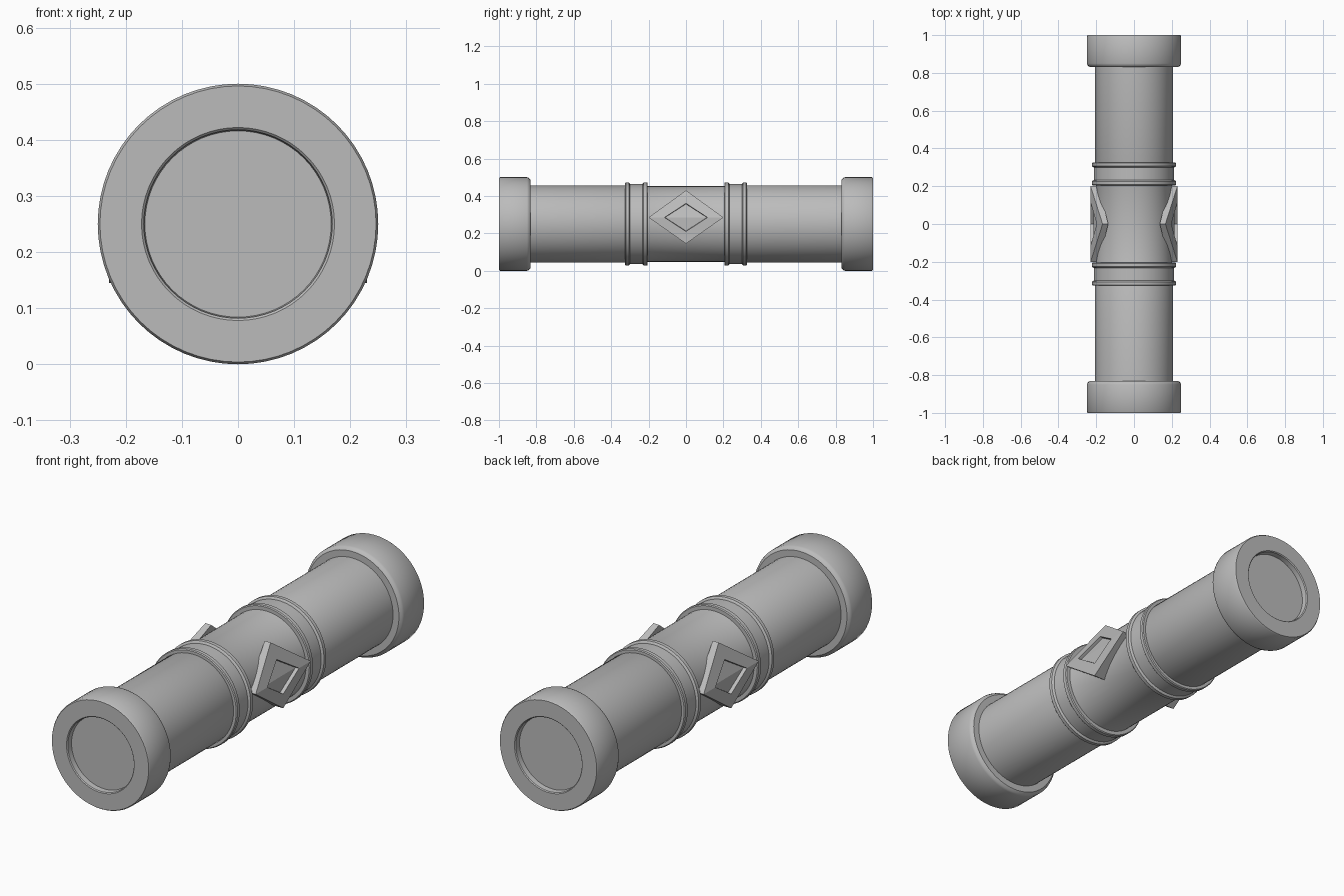
import bpy, bmesh, math
from mathutils import Vector

cube = bpy.data.objects.get("Cube")
if cube:
    bpy.data.objects.remove(cube, do_unlink=True)

AXIS_Z = 0.25
SEGMENTS = 64

stone = bpy.data.materials.new("plain_grey")
stone.use_nodes = True
grey = (0.5, 0.5, 0.5, 1)
stone.diffuse_color = grey
stone.node_tree.nodes["Principled BSDF"].inputs["Base Color"].default_value = grey


def finish(bm, name, angle=35):
    bmesh.ops.recalc_face_normals(bm, faces=bm.faces)
    mesh = bpy.data.meshes.new(name)
    bm.to_mesh(mesh)
    bm.free()
    mesh.materials.append(stone)
    obj = bpy.data.objects.new(name, mesh)
    bpy.context.collection.objects.link(obj)
    bpy.ops.object.select_all(action="DESELECT")
    obj.select_set(True)
    bpy.context.view_layer.objects.active = obj
    bpy.ops.object.shade_smooth_by_angle(angle=math.radians(angle))
    return obj


def lathe(name, profile, side=1, closed=False):
    """Spin (radius, y) points around the long axis."""
    bm = bmesh.new()
    points = profile + profile[:1] if closed else profile
    verts = [bm.verts.new((r, y * side, AXIS_Z)) for r, y in points]
    edges = [bm.edges.new(pair) for pair in zip(verts, verts[1:])]
    bmesh.ops.spin(bm, geom=verts + edges, cent=(0, 0, AXIS_Z), axis=(0, 1, 0),
                   angle=math.tau, steps=SEGMENTS, use_duplicate=False)
    bmesh.ops.remove_doubles(bm, verts=bm.verts, dist=0.0001)
    return finish(bm, name)


def ornament(name, side):
    """Diamond frame with a recessed middle, its upper half folded inward."""
    centre_z = 0.285

    def front_x(z):
        return 0.23 - max(0, z - centre_z) * 0.44

    def diamond(half_y, top, bottom, x_of):
        corners = [(0, top), (half_y, centre_z), (0, bottom), (-half_y, centre_z)]
        return [bm.verts.new((side * x_of(z), y, z)) for y, z in corners]

    bm = bmesh.new()
    back = diamond(0.2, 0.43, 0.145, lambda z: front_x(z) - 0.03 - max(0, 0.43 - z) * 0.1)
    outer = diamond(0.2, 0.43, 0.145, front_x)
    inner = diamond(0.115, 0.36, 0.21, front_x)
    floor = diamond(0.112, 0.357, 0.213, lambda z: front_x(z) - 0.016)
    for a, b in ((back, outer), (outer, inner), (inner, floor)):
        for i in range(4):
            j = (i + 1) % 4
            bm.faces.new((a[i], a[j], b[j], b[i]))
    for loop in (floor, back):
        bm.faces.new((loop[3], loop[0], loop[1]))
        bm.faces.new((loop[1], loop[2], loop[3]))
    return finish(bm, name, 15)


# Main tube, running inside both end caps
lathe("tube", [(0.206, -0.9), (0.206, -0.27), (0.202, -0.26),
               (0.202, 0.26), (0.206, 0.27), (0.206, 0.9)])

for label, side in (("front", -1), ("back", 1)):
    # Wide end cap with a round recess
    lathe(label + "_end_cap",
          [(0.2, 0.832), (0.236, 0.832), (0.246, 0.84), (0.25, 0.85),
           (0.25, 0.994), (0.246, 1.0), (0.172, 1.0), (0.168, 0.996),
           (0.166, 0.972), (0, 0.972)], side)
    # Collar band with a raised rim along each edge
    lathe(label + "_collar",
          [(0.195, 0.205), (0.219, 0.205), (0.223, 0.209), (0.223, 0.226),
           (0.219, 0.23), (0.213, 0.232), (0.213, 0.3), (0.219, 0.302),
           (0.223, 0.306), (0.223, 0.322), (0.219, 0.326), (0.195, 0.326)],
          side, closed=True)

# Diamond ornaments on both flanks
for label, side in (("left", 1), ("right", -1)):
    ornament(label + "_diamond", side)
